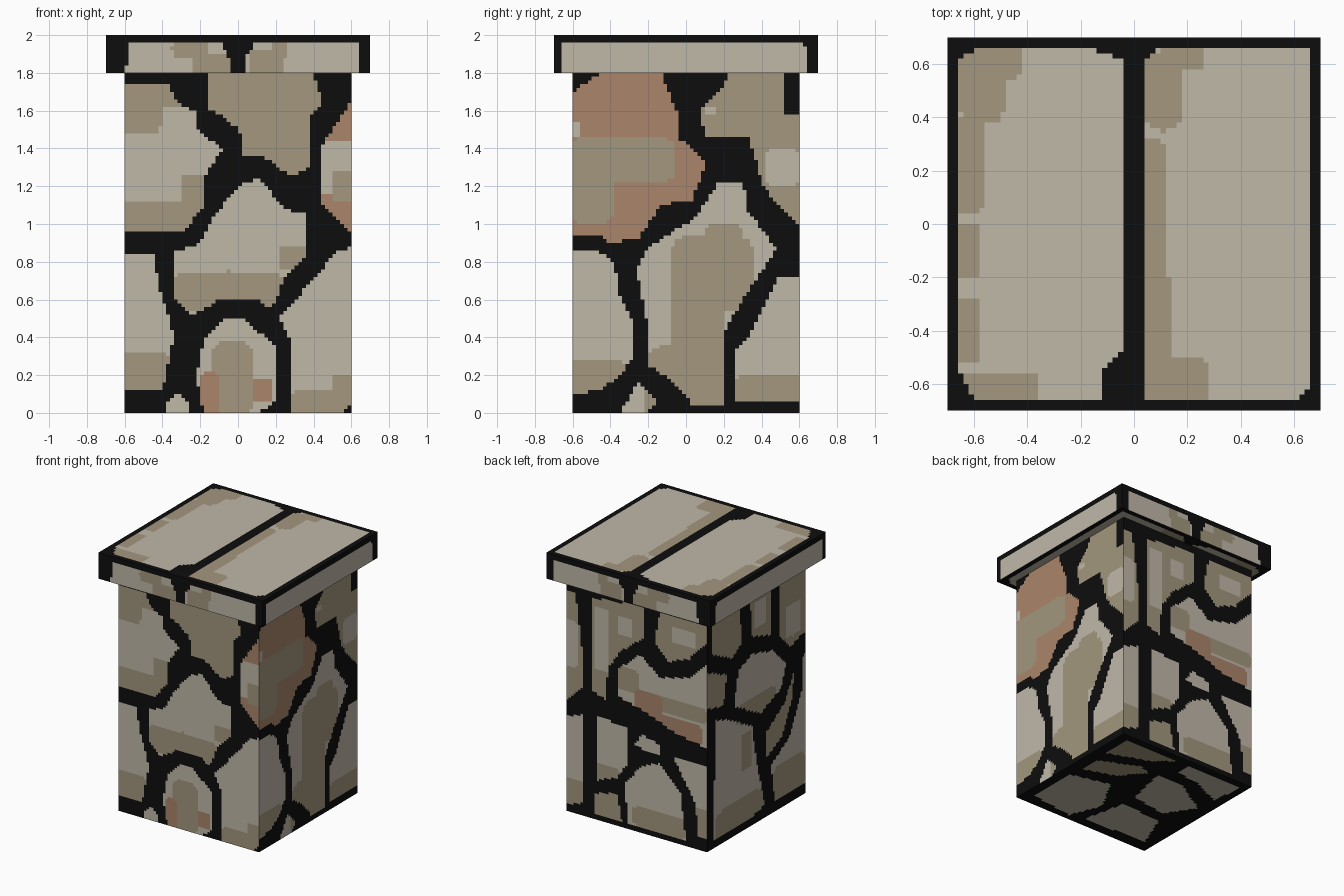
import bpy, bmesh
from mathutils import Vector

CELL = 0.02
MORTAR, CREAM, TAN, CLAY = range(4)


def material(name, rgb):
    lin = [((c / 255 + 0.055) / 1.055) ** 2.4 if c > 10 else c / 255 / 12.92 for c in rgb]
    m = bpy.data.materials.new(name)
    m.diffuse_color = (*lin, 1)
    return m


MATS = [material("black mortar", (13, 13, 13)), material("cream stone", (192, 184, 169)),
        material("tan stone", (163, 151, 126)), material("clay stone", (170, 133, 107))]

# Each side: stones (base colour, outline) and patches (colour, centre u, v, radius u, v)
FRONT = [
    (CREAM, [(-.6, 1.75), (-.38, 1.75), (-.3, 1.62), (-.22, 1.6), (-.22, 1.5), (-.08, 1.4),
             (-.18, 1.25), (-.18, 1.1), (-.28, .96), (-.6, .96)]),
    (TAN, [(-.15, 1.8), (.4, 1.8), (.45, 1.65), (.38, 1.57), (.38, 1.3), (.28, 1.25), (.15, 1.35),
           (.03, 1.37), (.03, 1.47), (-.07, 1.57), (-.15, 1.6)]),
    (CREAM, [(.6, 1.65), (.45, 1.42), (.45, 1.1), (.6, .95)]),
    (CREAM, [(.11, 1.24), (.25, 1.08), (.37, 1.05), (.37, .85), (.25, .72), (.18, .55), (.1, .6), (-.08, .61),
             (-.25, .51), (-.33, .6), (-.34, .85), (-.2, .9), (-.12, 1.05), (0, 1.2)]),
    (CREAM, [(-.6, .83), (-.45, .85), (-.42, .68), (-.38, .55), (-.34, .4), (-.37, .25), (-.4, .12), (-.6, .12)]),
    (CREAM, [(-.05, .51), (.03, .5), (.2, .35), (.19, .05), (.1, 0), (-.18, 0), (-.22, .2), (-.18, .38)]),
    (CREAM, [(.6, .88), (.52, .85), (.35, .65), (.22, .5), (.29, .35), (.29, 0), (.56, 0), (.6, .06)]),
    (CREAM, [(-.38, .05), (-.32, .12), (-.26, .05), (-.26, 0), (-.38, 0)])]
FRONT_PATCHES = [
    (TAN, -.53, 1.62, .13, .15), (TAN, -.36, 1.7, .1, .08), (TAN, -.45, 1.04, .25, .08),
    (TAN, -.23, 1.14, .08, .13), (CLAY, .55, 1.55, .11, .12), (CLAY, .52, 1.06, .1, .11),
    (TAN, .56, 1.2, .06, .09), (TAN, -.05, .64, .31, .11), (TAN, .3, .82, .08, .07),
    (TAN, -.5, .22, .16, .1), (TAN, -.03, .18, .12, .2), (CLAY, -.15, .1, .05, .12),
    (CLAY, .13, .12, .06, .06), (TAN, .43, .05, .15, .08), (TAN, .56, .12, .06, .09)]

RIGHT = [
    (CLAY, [(-.6, 1.7), (-.45, 1.8), (-.13, 1.8), (-.05, 1.6), (-.03, 1.45), (.1, 1.33), (.08, 1.23),
            (.03, 1.13), (-.13, 1.1), (-.25, .92), (-.42, .9), (-.45, .95), (-.6, .95)]),
    (TAN, [(.22, 1.8), (.52, 1.8), (.52, 1.58), (.6, 1.58), (.6, 1.0), (.5, 1.08), (.4, 1.22), (.36, 1.38),
           (.33, 1.46), (.1, 1.47), (.07, 1.6), (.2, 1.72)]),
    (CREAM, [(.18, 1.23), (.3, 1.23), (.33, 1.07), (.42, .95), (.48, .87), (.4, .75), (.3, .6), (.2, .42),
             (.2, .05), (.03, .05), (-.05, .15), (-.19, .25), (-.2, .45), (-.26, .75), (-.2, .88),
             (-.05, .97), (.05, 1.03)]),
    (CREAM, [(-.6, .87), (-.48, .87), (-.38, .8), (-.35, .62), (-.29, .5), (-.28, .3), (-.35, .2),
             (-.45, .12), (-.6, .1)]),
    (CREAM, [(.6, .73), (.5, .73), (.4, .55), (.34, .42), (.27, .33), (.26, .06), (.6, .06)]),
    (CREAM, [(-.35, 0), (-.25, .17), (-.15, .05), (-.2, 0)])]
RIGHT_PATCHES = [
    (TAN, -.34, 1.34, .29, .13), (TAN, -.5, 1.14, .12, .14), (CREAM, .51, 1.3, .1, .1),
    (CREAM, .13, 1.6, .03, .03), (CREAM, -.58, 1.5, .02, .04), (TAN, .14, .74, .23, .2),
    (TAN, .2, .9, .1, .1), (TAN, .06, .35, .14, .4), (TAN, 0, .14, .22, .22),
    (TAN, -.5, .18, .2, .1), (TAN, .45, .12, .2, .09)]

BACK = [
    (TAN, [(.6, 1.7), (.52, 1.7), (.47, 1.3), (.47, .98), (.6, .86)]),
    (TAN, [(.38, 1.7), (-.05, 1.75), (-.05, 1.5), (.14, 1.35), (.24, 1.2), (.27, .95), (.38, .98)]),
    (TAN, [(-.2, 1.75), (-.6, 1.75), (-.6, 1.62), (-.45, 1.45), (-.27, 1.38), (-.15, 1.5)]),
    (CREAM, [(.17, 1.2), (-.03, 1.37), (-.2, 1.24), (-.45, 1.3), (-.6, 1.45), (-.6, .8), (-.35, .84),
             (-.05, .95), (.17, 1.0)]),
    (CREAM, [(.6, .73), (.46, .78), (.45, .1), (.6, .05)]),
    (CREAM, [(.35, .8), (.08, .78), (.08, .5), (.17, .37), (.35, .3)]),
    (CREAM, [(-.05, .52), (-.2, .58), (-.37, .4), (-.42, .05), (.08, .05), (.1, .35)]),
    (CREAM, [(-.05, .76), (-.2, .72), (-.2, .64), (-.08, .63), (.02, .67)]),
    (CREAM, [(-.3, .67), (-.6, .67), (-.6, .1), (-.53, .1), (-.5, .35)]),
    (TAN, [(.35, .2), (.17, .25), (.13, .05), (.37, .05)])]
BACK_PATCHES = [
    (CREAM, .3, 1.4, .07, .25), (CREAM, .1, 1.55, .06, .08), (CREAM, -.4, 1.6, .1, .07),
    (TAN, .08, 1.15, .1, .1), (TAN, -.35, 1.04, .25, .07), (CLAY, -.1, 1.0, .12, .1),
    (CLAY, -.36, .88, .2, .09), (CREAM, .56, 1.3, .06, .18), (TAN, .53, .15, .1, .12),
    (TAN, .25, .34, .12, .1), (TAN, -.2, .12, .25, .08), (TAN, -.55, .2, .08, .12)]

LEFT = [
    (TAN, [(.54, 1.75), (.2, 1.75), (.18, 1.45), (.3, 1.38), (.54, 1.5)]),
    (TAN, [(.08, 1.75), (-.18, 1.75), (-.18, 1.38), (.05, 1.45)]),
    (TAN, [(-.28, 1.75), (-.6, 1.75), (-.6, 1.25), (-.42, 1.2), (-.28, 1.32)]),
    (CREAM, [(.22, 1.25), (.06, 1.32), (-.2, 1.25), (-.36, 1.1), (-.3, .92), (-.05, .82), (.27, 1.0)]),
    (TAN, [(.6, 1.38), (.36, 1.28), (.4, 1.05), (.6, 1.1)]),
    (CREAM, [(.5, .98), (.33, .92), (.05, .76), (0, .48), (-.1, .1), (.1, .05), (.52, .06)]),
    (TAN, [(-.12, .65), (-.35, .8), (-.46, 1.0), (-.44, .8), (-.32, .55), (-.12, .45)]),
    (CREAM, [(-.6, 1.08), (-.55, 1.05), (-.55, .8), (-.4, .5), (-.18, .38), (-.22, .08), (-.6, .08)])]
LEFT_PATCHES = [
    (CREAM, -.45, 1.4, .1, .13), (CREAM, -.05, 1.6, .08, .1), (TAN, 0, .9, .25, .08),
    (TAN, .2, .14, .3, .12), (TAN, -.4, .2, .2, .15), (TAN, .12, .6, .07, .15)]

BOTTOM = [
    (CREAM, [(.52, -.1), (.2, -.02), (.05, -.3), (.15, -.55), (.52, -.5)]),
    (CREAM, [(.03, .3), (-.2, .3), (-.5, .12), (-.35, -.1), (-.05, -.05)]),
    (TAN, [(.5, .02), (.25, .1), (.1, .28), (.2, .32), (.5, .18)]),
    (CREAM, [(-.05, -.18), (-.4, -.2), (-.52, -.5), (.03, -.52)]),
    (TAN, [(.52, .3), (.2, .42), (.05, .54), (.52, .53)]),
    (CREAM, [(-.05, .42), (-.25, .4), (-.52, .28), (-.54, .54), (-.05, .54)])]

# Cap stones: two slabs across, seen on top, underside, front and back
SLABS = [(CREAM, [(-.66, -.55), (-.6, -.66), (-.12, -.66), (-.12, -.55), (-.04, -.48), (-.04, .62),
                  (-.18, .66), (-.6, .66), (-.66, .6)]),
         (CREAM, [(.04, -.66), (.62, -.66), (.66, -.6), (.66, .66), (.08, .66), (.04, .6)])]
SLAB_PATCHES = [
    (TAN, -.57, .53, .09, .15), (TAN, -.5, .62, .08, .08), (TAN, -.62, .22, .06, .19), (TAN, -.62, -.1, .05, .11),
    (TAN, -.62, -.4, .05, .13), (TAN, -.5, -.61, .15, .06), (TAN, .07, .05, .05, .28),
    (TAN, .11, .5, .07, .15), (TAN, .18, .63, .08, .06), (TAN, .08, -.4, .06, .24), (TAN, .16, -.6, .13, .1)]
CAP_EDGE = [(CREAM, [(-.61, 1.8), (-.57, 1.86), (-.57, 1.97), (-.1, 1.97), (-.04, 1.87), (-.04, 1.8)]),
            (CREAM, [(.04, 1.8), (.04, 1.88), (.1, 1.97), (.62, 1.97), (.65, 1.93), (.65, 1.8)])]
CAP_EDGE_PATCHES = [(TAN, -.25, 1.93, .1, .05), (TAN, -.14, 1.84, .11, .07), (TAN, .15, 1.86, .1, .06),
                    (TAN, .22, 1.92, .05, .05)]
CAP_SIDE = [(CREAM, [(-.66, 1.8), (-.66, 1.97), (.61, 1.97), (.65, 1.93), (.65, 1.8)])]


def inside(u, v, poly):
    hit = False
    for (au, av), (bu, bv) in zip(poly, poly[1:] + poly[:1]):
        if (av > v) != (bv > v) and u < au + (v - av) * (bu - au) / (bv - av):
            hit = not hit
    return hit


def colour(u, v, stones, patches):
    for base, poly in stones:
        if inside(u, v, poly):
            for c, pu, pv, ru, rv in reversed(patches):
                if ((u - pu) / ru) ** 4 + ((v - pv) / rv) ** 4 < 1:
                    return c
            return base
    return MORTAR


def painted_block(name, half, z0, z1, sides):
    """Box of small square cells; each cell is mortar, stone or patch."""
    bm = bmesh.new()
    n, nz = round(2 * half / CELL), round((z1 - z0) / CELL)
    places = {
        "front": lambda u, v: (u, -half, v), "back": lambda u, v: (u, half, v),
        "right": lambda u, v: (half, u, v), "left": lambda u, v: (-half, u, v),
        "top": lambda u, v: (u, v, z1), "bottom": lambda u, v: (u, v, z0)}
    for side, place in places.items():
        stones, patches = sides.get(side, ([], []))
        flat = side in ("top", "bottom")
        rows, start = (n, -half) if flat else (nz, z0)
        grid = [[bm.verts.new(Vector(place(-half + i * CELL, start + j * CELL)))
                 for i in range(n + 1)] for j in range(rows + 1)]
        for j in range(rows):
            for i in range(n):
                quad = [grid[j][i], grid[j][i + 1], grid[j + 1][i + 1], grid[j + 1][i]]
                if side in ("back", "left", "bottom"):
                    quad.reverse()
                f = bm.faces.new(quad)
                f.material_index = colour(-half + (i + .5) * CELL, start + (j + .5) * CELL, stones, patches)
    bmesh.ops.remove_doubles(bm, verts=bm.verts[:], dist=0.001)
    mesh = bpy.data.meshes.new(name)
    bm.to_mesh(mesh)
    bm.free()
    for m in MATS:
        mesh.materials.append(m)
    ob = bpy.data.objects.new(name, mesh)
    bpy.context.collection.objects.link(ob)
    return ob


# Square pillar of rubble stones
painted_block("pillar_body", 0.6, 0.0, 1.8, {
    "front": (FRONT, FRONT_PATCHES), "right": (RIGHT, RIGHT_PATCHES),
    "back": (BACK, BACK_PATCHES), "left": (LEFT, LEFT_PATCHES), "bottom": (BOTTOM, [])})

# Overhanging cap of two slabs
painted_block("pillar_cap", 0.7, 1.8, 2.0, {
    "front": (CAP_EDGE, CAP_EDGE_PATCHES), "back": (CAP_EDGE, CAP_EDGE_PATCHES),
    "right": (CAP_SIDE, []), "left": (CAP_SIDE, []),
    "top": (SLABS, SLAB_PATCHES), "bottom": (SLABS, SLAB_PATCHES)})
